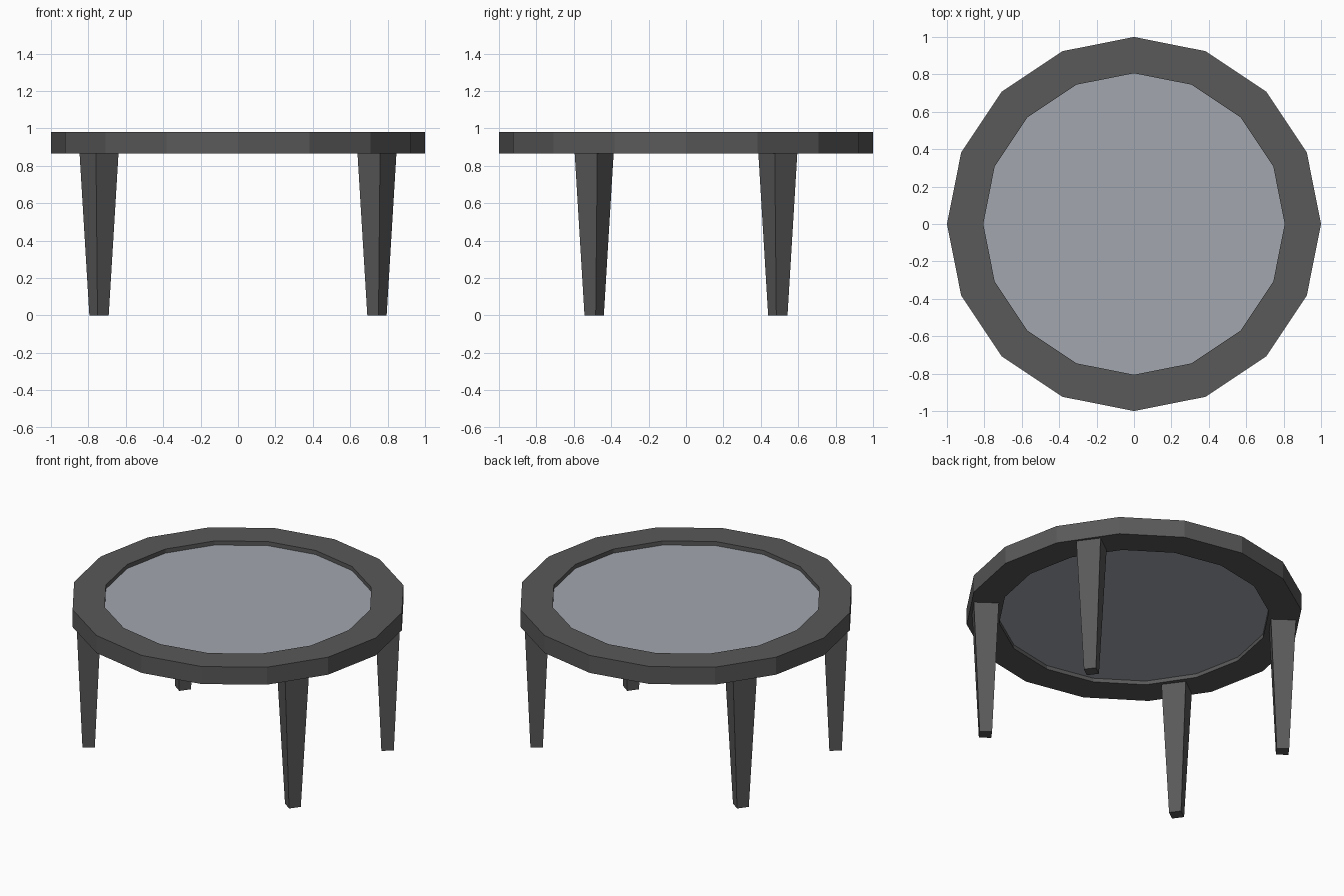
import bpy, bmesh
from math import radians, cos, sin, pi

if "Cube" in bpy.data.objects:
    bpy.data.objects.remove(bpy.data.objects["Cube"])

SIDES = 16


def material(name, rgb):
    m = bpy.data.materials.new(name)
    m.diffuse_color = (*rgb, 1)
    m.use_nodes = True
    m.node_tree.nodes["Principled BSDF"].inputs["Base Color"].default_value = m.diffuse_color
    return m


def finish(name, bm, mat):
    bmesh.ops.recalc_face_normals(bm, faces=bm.faces)
    mesh = bpy.data.meshes.new(name)
    bm.to_mesh(mesh)
    bm.free()
    mesh.materials.append(mat)
    ob = bpy.data.objects.new(name, mesh)
    bpy.context.collection.objects.link(ob)
    return ob


def loop(bm, r, z):
    return [bm.verts.new((r * cos(2 * pi * i / SIDES), r * sin(2 * pi * i / SIDES), z))
            for i in range(SIDES)]


def bridge(bm, a, b):
    for i in range(len(a)):
        j = (i + 1) % len(a)
        bm.faces.new((a[i], a[j], b[j], b[i]))


dark = material("dark_frame", (0.1, 0.1, 0.1))
glass = material("pale_glass", (0.36, 0.39, 0.43))

# Tabletop frame: rectangular section swept round a 16-gon
bm = bmesh.new()
rings = [loop(bm, r, z) for r, z in ((1, 0.865), (1, 0.98), (0.806, 0.98), (0.806, 0.865))]
for k in range(4):
    bridge(bm, rings[k], rings[(k + 1) % 4])
finish("tabletop_frame", bm, dark)

# Recessed glass panel
bm = bmesh.new()
low, high = loop(bm, 0.806, 0.89), loop(bm, 0.806, 0.953)
bridge(bm, low, high)
bm.faces.new(low)
bm.faces.new(high)
finish("glass_panel", bm, glass)


# Tapered square legs, turned to face outward
def leg(name, sx, sy):
    bm = bmesh.new()
    turn = radians(36)
    ends = []
    for half, z in ((0.037, 0), (0.0745, 0.865)):
        r = half * 2 ** 0.5
        ends.append([bm.verts.new((sx * (0.743 + r * cos(turn + pi / 4 + k * pi / 2)),
                                   sy * (0.491 + r * sin(turn + pi / 4 + k * pi / 2)), z))
                     for k in range(4)])
    bridge(bm, *ends)
    for e in ends:
        bm.faces.new(e)
    finish(name, bm, dark)


for sy, depth in ((-1, "front"), (1, "back")):
    for sx, side in ((-1, "left"), (1, "right")):
        leg(f"{depth}_{side}_leg", sx, sy)
